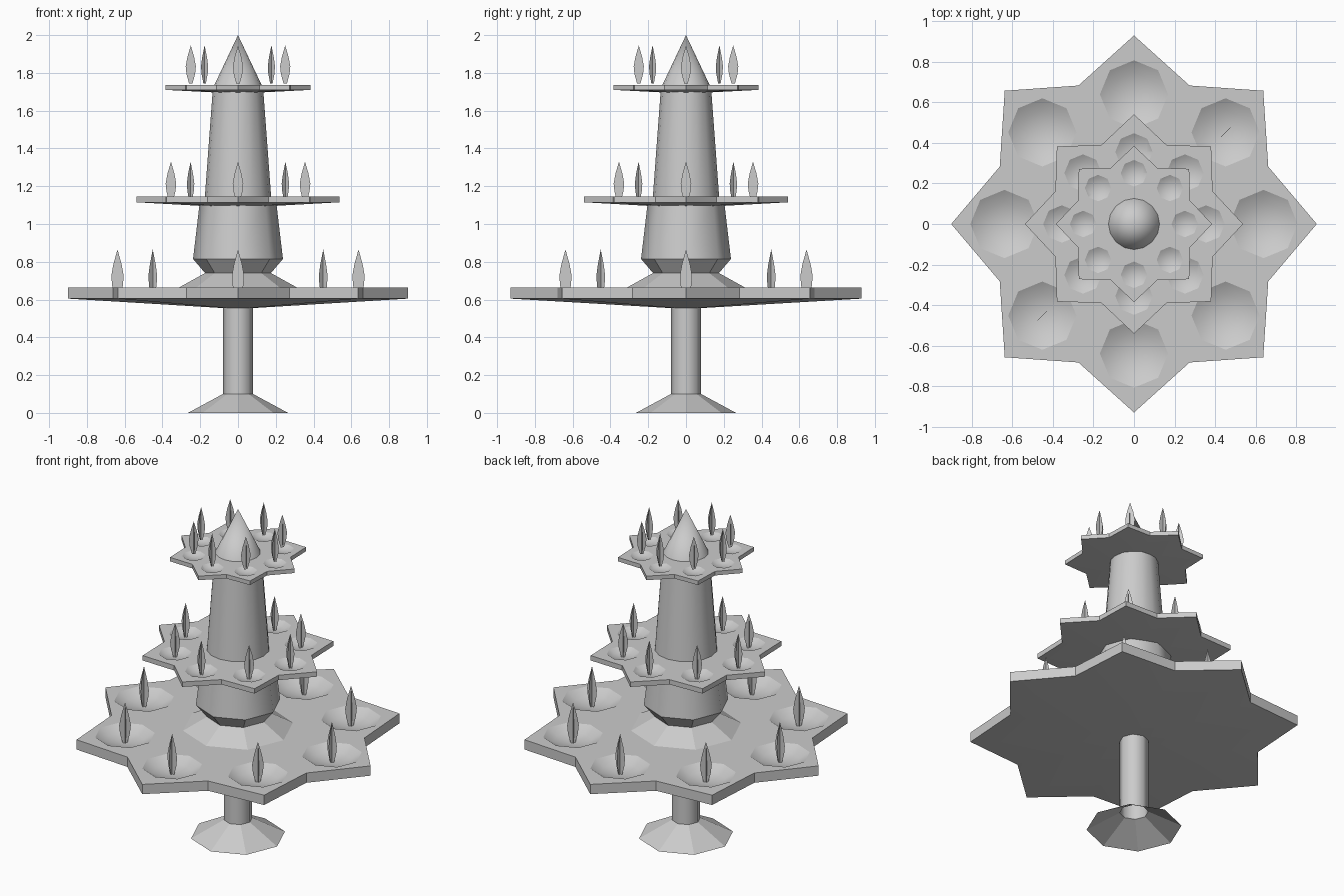
import bpy, bmesh
from math import sin, cos, pi, radians

if "Cube" in bpy.data.objects:
    bpy.data.objects.remove(bpy.data.objects["Cube"], do_unlink=True)

GREY = (0.6, 0.6, 0.6, 1.0)
mat = bpy.data.materials.new("plain grey")
mat.use_nodes = True
mat.diffuse_color = GREY
mat.node_tree.nodes["Principled BSDF"].inputs["Base Color"].default_value = GREY


def finish(name, bm, angle=None):
    """Turn a bmesh into a named, coloured and optionally smooth object."""
    mesh = bpy.data.meshes.new(name)
    bm.to_mesh(mesh)
    bm.free()
    mesh.materials.append(mat)
    obj = bpy.data.objects.new(name, mesh)
    bpy.context.collection.objects.link(obj)
    if angle:
        smooth(obj, angle)
    return obj


def activate(obj):
    bpy.ops.object.select_all(action='DESELECT')
    obj.select_set(True)
    bpy.context.view_layer.objects.active = obj


def smooth(obj, angle):
    activate(obj)
    bpy.ops.object.shade_smooth_by_angle(angle=radians(angle))


def lathe(bm, profile, sides, cx=0, cy=0, turn=0):
    """Revolve (radius, height) points, listed from bottom to top."""
    rings = []
    for r, z in profile:
        if r == 0:
            rings.append([bm.verts.new((cx, cy, z))] * sides)
        else:
            angles = [turn + 2 * pi * i / sides for i in range(sides)]
            rings.append([bm.verts.new((cx + r * cos(a), cy + r * sin(a), z)) for a in angles])
    for low, high in zip(rings, rings[1:]):
        for i in range(sides):
            j = (i + 1) % sides
            corners = dict.fromkeys((low[i], low[j], high[j], high[i]))
            bm.faces.new(list(corners))


def turned(name, profile, sides, angle=None):
    bm = bmesh.new()
    lathe(bm, profile, sides)
    return finish(name, bm, angle)


def star_plate(name, rx, ry, z_low, z_high, z_mid, inner):
    """Eight-pointed plate with a shallow pointed underside."""
    bm = bmesh.new()
    rims = []
    for z in (z_low, z_high):
        rim = []
        for i in range(16):
            k = inner if i % 2 else 1
            a = i * pi / 8
            rim.append(bm.verts.new((rx * k * cos(a), ry * k * sin(a), z)))
        rims.append(rim)
    low, high = rims
    middle = bm.verts.new((0, 0, z_mid))
    bm.faces.new(high)
    for i in range(16):
        j = (i + 1) % 16
        bm.faces.new((low[i], low[j], high[j], high[i]))
        bm.faces.new((middle, low[j], low[i]))
    return finish(name, bm)


def carve_dishes(plate, ring, r, depth, z):
    """Cut eight shallow round bowls into the top of a plate."""
    bm = bmesh.new()
    bowl = [(0, z - depth), (0.65 * r, z - 0.7 * depth), (r, z), (r, z + 0.03), (0, z + 0.03)]
    for i in range(8):
        a = i * pi / 4
        lathe(bm, bowl, 8, ring * cos(a), ring * sin(a), a)
    cutter = finish("dish_cutter", bm)
    cutter.hide_render = True
    cut = plate.modifiers.new("dishes", 'BOOLEAN')
    cut.operation = 'DIFFERENCE'
    cut.solver = 'EXACT'
    cut.object = cutter
    activate(plate)
    bpy.ops.object.modifier_apply(modifier=cut.name)
    bpy.data.objects.remove(cutter, do_unlink=True)
    smooth(plate, 28)


def flames(name, ring, z_base, z_tip, half):
    """Eight flames, each made of two crossed leaf-shaped sheets."""
    bm = bmesh.new()
    leaf = [(0.35, 0), (0.85, 0.25), (1, 0.45), (0.65, 0.7), (0, 1)]
    outline = leaf + [(-w, t) for w, t in reversed(leaf[:-1])]
    for i in range(8):
        a = i * pi / 4
        for b in (a, a + pi / 2):
            bm.faces.new([bm.verts.new((ring * cos(a) + half * w * cos(b),
                                        ring * sin(a) + half * w * sin(b),
                                        z_base + t * (z_tip - z_base)))
                          for w, t in outline])
    return finish(name, bm)


# Open foot and hollow stem
turned("foot", [(0.265, 0), (0.08, 0.1)], 8)
turned("stem", [(0.08, 0.1), (0.08, 0.57)], 8, 50)

# Collar, flare and central column
turned("collar", [(0.31, 0.665), (0.175, 0.74)], 8)
turned("column_flare", [(0.17, 0.735), (0.238, 0.815)], 8)
turned("lower_column", [(0.238, 0.815), (0.202, 1.12)], 8, 50)
turned("upper_column", [(0.178, 1.11), (0.133, 1.72)], 16, 50)
turned("pointed_cap", [(0.128, 1.73), (0, 2.0)], 16, 50)

# Tiers: star size, rim heights, underside centre, inner ratio, dishes, flames
TIERS = [
    ("lower", (0.9, 0.928, 0.605, 0.665, 0.55, 0.795), (0.638, 0.168, 0.048), (0.61, 0.865, 0.033)),
    ("middle", (0.537, 0.54, 1.115, 1.145, 1.085, 0.78), (0.355, 0.092, 0.026), (1.12, 1.33, 0.028)),
    ("upper", (0.384, 0.384, 1.71, 1.735, 1.69, 0.78), (0.25, 0.065, 0.018), (1.745, 1.945, 0.027)),
]
for label, star, (ring, radius, depth), flame in TIERS:
    plate = star_plate(label + "_tier", *star)
    carve_dishes(plate, ring, radius, depth, star[3])
    flames(label + "_flames", ring, *flame)
